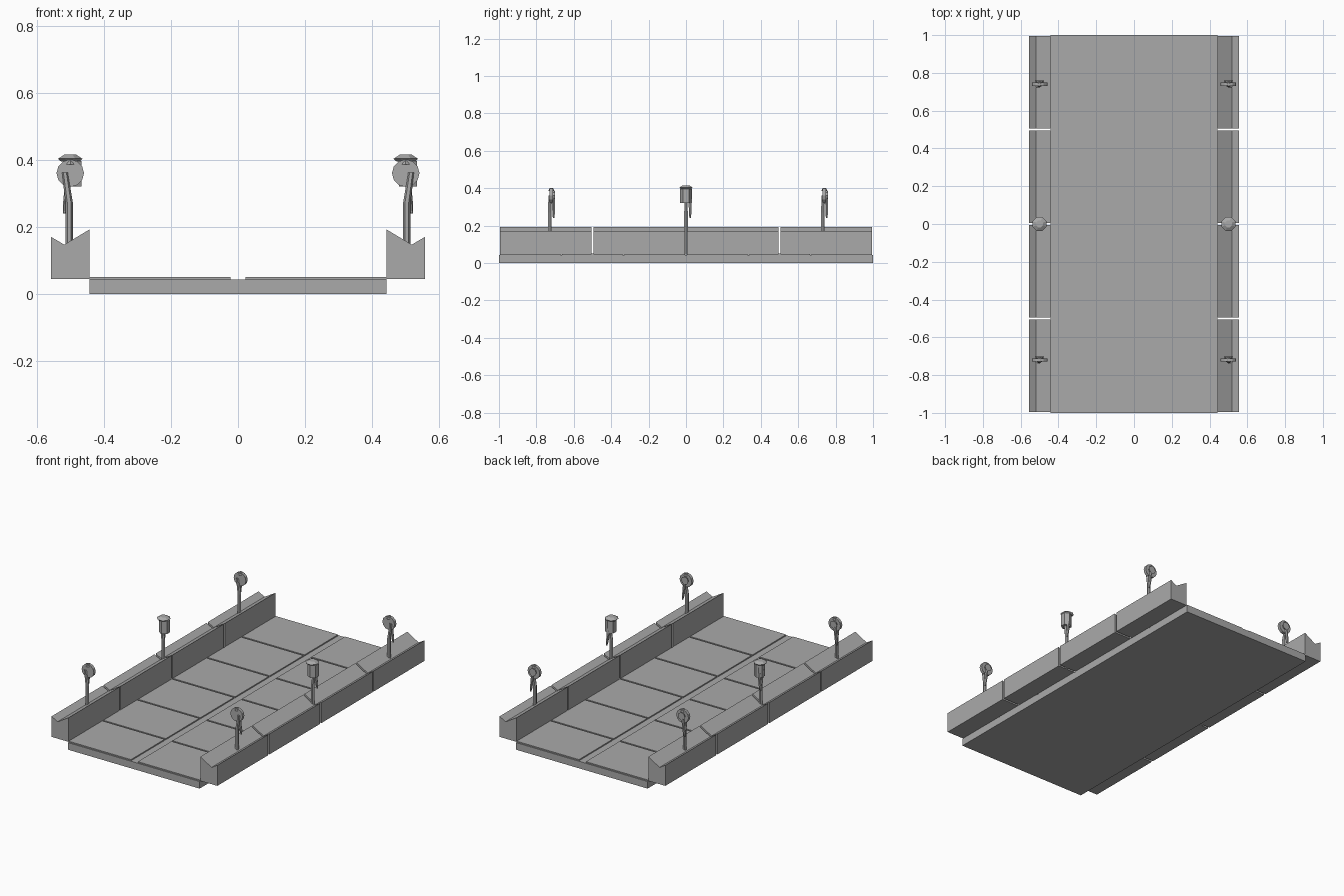
import bpy, bmesh, math
from mathutils import Matrix, Vector

cube = bpy.data.objects.get("Cube")
if cube:
    bpy.data.objects.remove(cube, do_unlink=True)

grey = bpy.data.materials.new("concrete_grey")
grey.use_nodes = True
COLOUR = (0.4, 0.4, 0.4, 1)
grey.diffuse_color = COLOUR
grey.node_tree.nodes["Principled BSDF"].inputs["Base Color"].default_value = COLOUR


def finish(bm, name):
    bmesh.ops.recalc_face_normals(bm, faces=bm.faces)
    mesh = bpy.data.meshes.new(name)
    bm.to_mesh(mesh)
    bm.free()
    mesh.materials.append(grey)
    obj = bpy.data.objects.new(name, mesh)
    bpy.context.collection.objects.link(obj)
    return obj


def extrude(name, profile, y0, y1):
    """Extrude an x-z outline along y."""
    bm = bmesh.new()
    face = bm.faces.new([bm.verts.new((x, y0, z)) for x, z in profile])
    new = bmesh.ops.extrude_face_region(bm, geom=[face])["geom"]
    verts = [v for v in new if isinstance(v, bmesh.types.BMVert)]
    bmesh.ops.translate(bm, verts=verts, vec=(0, y1 - y0, 0))
    return finish(bm, name)


def cone(name, centre, r1, r2, depth, sides, axis="Z", turn=0.0):
    """Low-poly cylinder or cone standing on z or lying along y."""
    bm = bmesh.new()
    spin = Matrix.Rotation(turn, 4, "Z")
    tilt = Matrix.Rotation(math.pi / 2, 4, "X") if axis == "Y" else Matrix()
    bmesh.ops.create_cone(bm, cap_ends=True, segments=sides, radius1=r1, radius2=r2,
                          depth=depth, matrix=Matrix.Translation(centre) @ tilt @ spin)
    return finish(bm, name)


def tube(name, path, radii, sides=6):
    """Tapered tube made of horizontal rings."""
    bm = bmesh.new()
    rings = []
    for p, r in zip(path, radii):
        rings.append([bm.verts.new(Vector(p) + Vector((r * math.cos(a), r * math.sin(a), 0)))
                      for a in (math.tau * i / sides for i in range(sides))])
    for low, high in zip(rings, rings[1:]):
        for i in range(sides):
            j = (i + 1) % sides
            bm.faces.new((low[i], low[j], high[j], high[i]))
    bm.faces.new(rings[0])
    bm.faces.new(rings[-1])
    return finish(bm, name)


# Deck slab, whose top is the floor of the joints
HALF = 0.442
extrude("deck_slab", [(-HALF, 0), (HALF, 0), (HALF, 0.043), (-HALF, 0.043)], -1, 1)

# Raised deck plates, six rows either side of the centre channel
ROWS = 6
pitch = 2 / ROWS
for side in (-1, 1):
    for row in range(ROWS):
        y0 = -1 + row * pitch
        outline = [(side * 0.023, 0.042), (side * HALF, 0.042),
                   (side * HALF, 0.05), (side * 0.023, 0.05)]
        extrude("deck_plate", outline, y0 + 0.005, y0 + pitch - 0.005)

# Side barriers with a notched top, four lengths per side
barrier = [(0.443, 0.045), (0.557, 0.045), (0.557, 0.17), (0.518, 0.147), (0.443, 0.192)]
for side in (-1, 1):
    for k in range(-2, 2):
        extrude("side_barrier", [(side * x, z) for x, z in barrier],
                k * 0.5 + 0.006, k * 0.5 + 0.494)


def post(side, y, base, name):
    tube(name, [(side * 0.503, y, base), (side * 0.503, y, 0.27), (side * 0.516, y, 0.362)],
         [0.011, 0.011, 0.009])


def hanging_tail(side, y, name):
    tube(name, [(side * 0.518, y, 0.24), (side * 0.514, y, 0.265), (side * 0.506, y, 0.34),
                (side * 0.503, y, 0.38)], [0.004, 0.008, 0.009, 0.006])


for side in (-1, 1):
    x = side * 0.5
    # Round lamps near both ends
    for y in (-0.72, 0.74):
        post(side, y - 0.008, 0.14, "end_lamp_post")
        cone("end_lamp_disc", (x, y, 0.36), 0.041, 0.041, 0.018, 12, "Y")
        cone("end_lamp_boss", (x, y + 0.012, 0.362), 0.024, 0.018, 0.014, 8, "Y")
        cone("end_lamp_crest", (x, y, 0.394), 0.016, 0.008, 0.016, 6)
        hanging_tail(side, y + 0.012, "end_lamp_tail")
    # Boxed lantern with a wide cap at mid length
    post(side, 0, 0.045, "lantern_post")
    cone("lantern_body", (x + 0.006, 0, 0.358), 0.031, 0.031, 0.076, 6)
    cone("lantern_brim", (x, 0, 0.399), 0.03, 0.039, 0.008, 8, "Z", math.pi / 8)
    cone("lantern_cap", (x, 0, 0.409), 0.039, 0.02, 0.012, 8, "Z", math.pi / 8)
    hanging_tail(side, 0.022, "lantern_tail")
